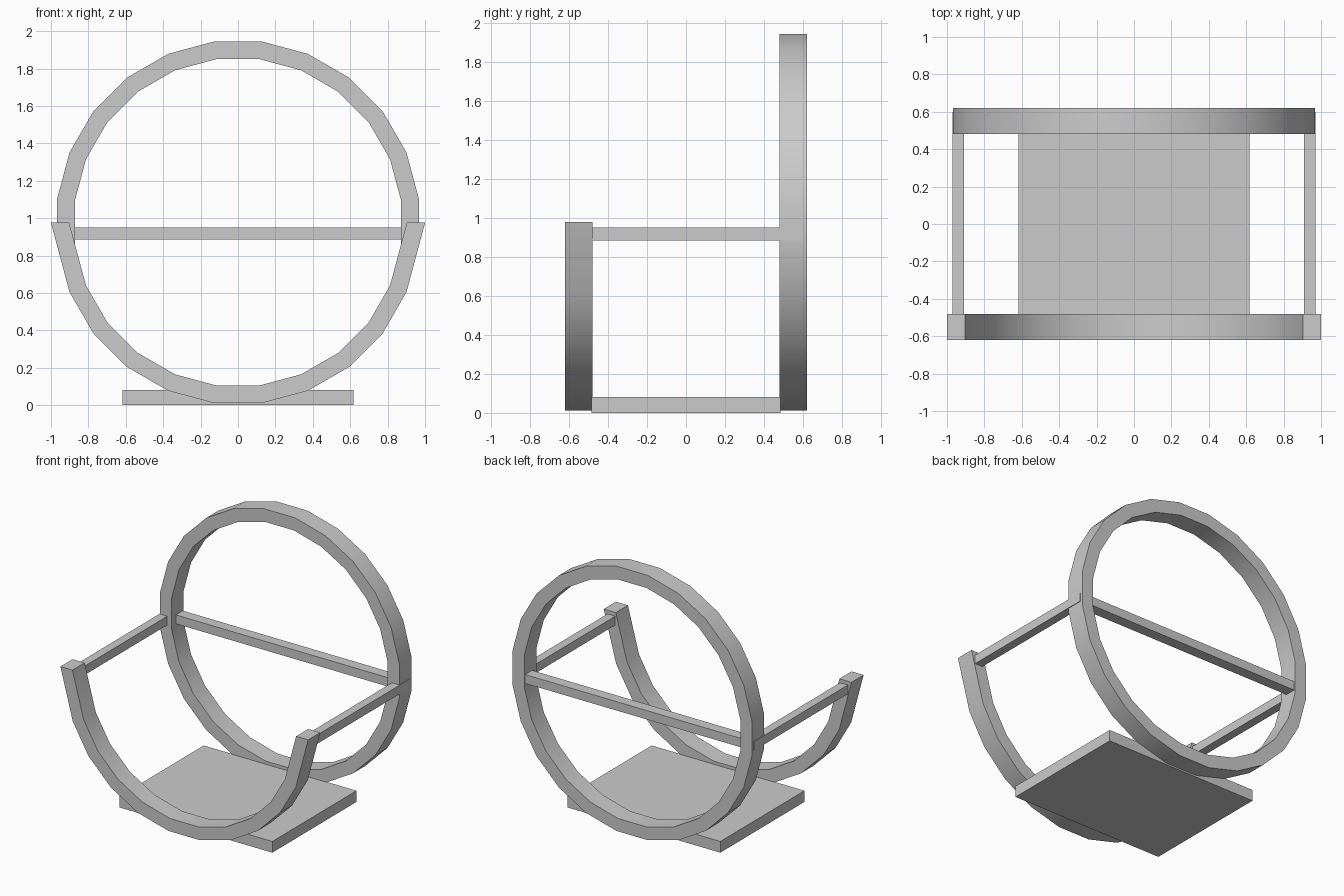
import bpy
import bmesh
from math import radians, sin, cos, tan

cube = bpy.data.objects.get("Cube")
if cube:
    bpy.data.objects.remove(cube, do_unlink=True)

GREY = (0.6, 0.6, 0.6, 1.0)
grey = bpy.data.materials.new("plain grey")
grey.use_nodes = True
grey.diffuse_color = GREY
grey.node_tree.nodes["Principled BSDF"].inputs["Base Color"].default_value = GREY

CENTRE_Z, OUTER, INNER = 0.978, 0.975, 0.88
SIDES = 24
STEP = 360 / SIDES


def finish(name, bm):
    bmesh.ops.recalc_face_normals(bm, faces=bm.faces)
    mesh = bpy.data.meshes.new(name)
    bm.to_mesh(mesh)
    bm.free()
    mesh.materials.append(grey)
    obj = bpy.data.objects.new(name, mesh)
    bpy.context.collection.objects.link(obj)
    return obj


def box(name, low, high):
    bm = bmesh.new()
    bmesh.ops.create_cube(bm, size=1)
    for v in bm.verts:
        v.co = [a + (b - a) * (c + 0.5) for a, b, c in zip(low, high, v.co)]
    return finish(name, bm)


def band(name, outer, inner, y0, y1, closed):
    """Sweep a rectangular section along matching outer and inner outlines."""
    bm = bmesh.new()
    rows = [[bm.verts.new((p[0], y, p[1])) for p, y in
             ((o, y0), (o, y1), (i, y1), (i, y0))]
            for o, i in zip(outer, inner)]
    pairs = list(zip(rows, rows[1:]))
    if closed:
        pairs.append((rows[-1], rows[0]))
    else:
        bm.faces.new(rows[0])
        bm.faces.new(rows[-1])
    for a, b in pairs:
        for k in range(4):
            n = (k + 1) % 4
            bm.faces.new((a[k], a[n], b[n], b[k]))
    obj = finish(name, bm)
    bpy.ops.object.select_all(action="DESELECT")
    obj.select_set(True)
    bpy.context.view_layer.objects.active = obj
    bpy.ops.object.shade_smooth_by_angle(angle=radians(30))
    return obj


def point(radius, degrees):
    a = radians(degrees)
    return radius * sin(a), CENTRE_Z - radius * cos(a)


# Full ring at the back
angles = [STEP * (i + 0.5) for i in range(SIDES)]
band("back_ring", [point(OUTER, a) for a in angles],
     [point(INNER, a) for a in angles], 0.48, 0.62, True)


# Half ring at the front, its last facets run straight up to a level cut
def half_outline(radius):
    pts = [point(radius, STEP * (i + 0.5)) for i in range(-5, 5)]
    x, z = pts[-1]
    tip = x + (CENTRE_Z - z) * tan(radians(STEP))
    return [(-tip, CENTRE_Z)] + pts + [(tip, CENTRE_Z)]


band("front_half_ring", half_outline(OUTER), half_outline(INNER),
     -0.62, -0.48, False)

# Base plate between the rings
box("base_plate", (-0.617, -0.485, 0), (0.617, 0.485, 0.082))

# Rails joining the rings, and the bar across the back ring
for name, s in (("left_rail", 1), ("right_rail", -1)):
    x0, x1 = sorted((s * 0.908, s * 0.971))
    box(name, (x0, -0.55, 0.885), (x1, 0.6, 0.95))
box("back_crossbar", (-0.875, 0.53, 0.885), (0.875, 0.61, 0.95))
